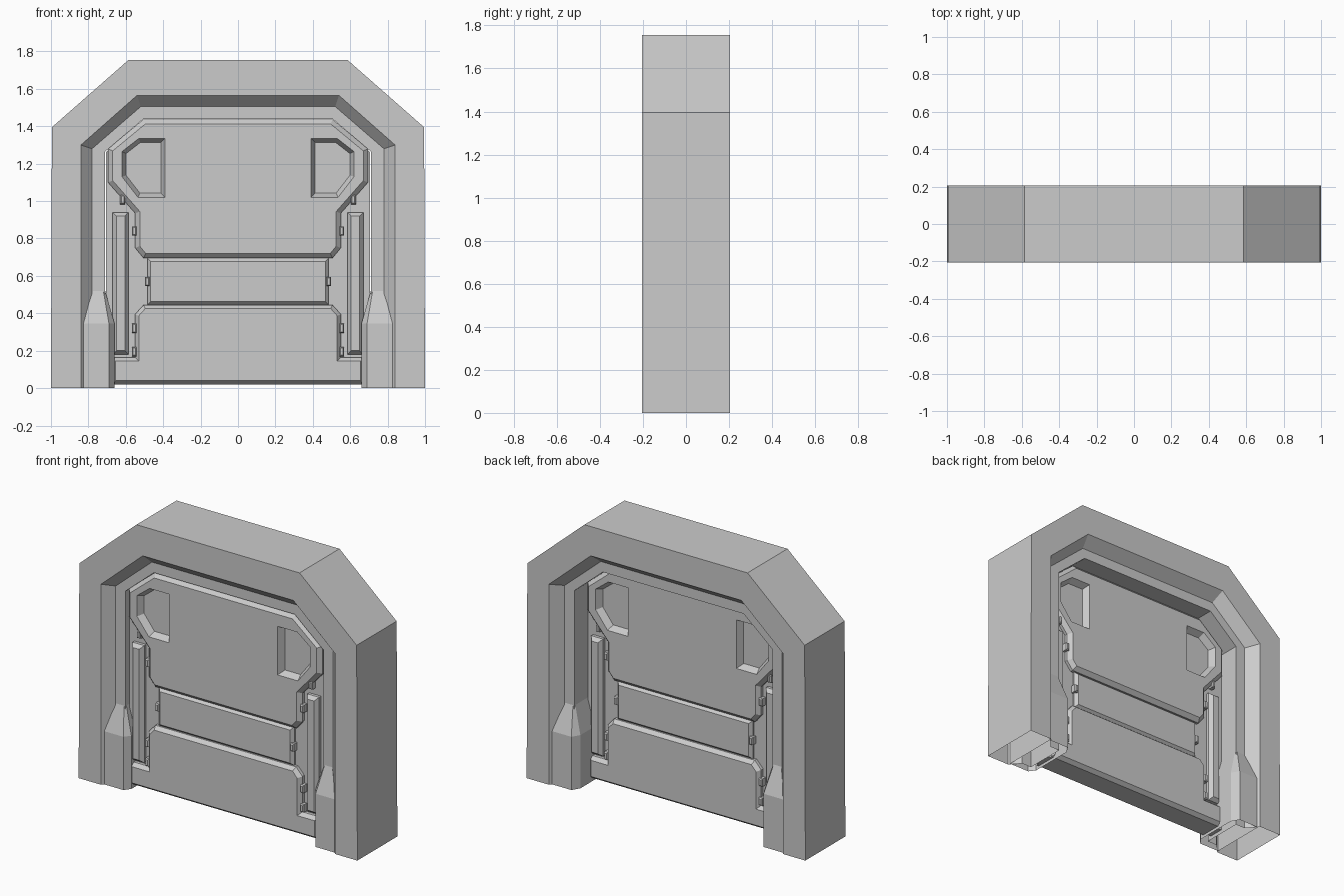
import bpy, bmesh
from mathutils import Vector

if "Cube" in bpy.data.objects:
    bpy.data.objects.remove(bpy.data.objects["Cube"])

DOOR_Y = -0.055          # centre plane of the door leaf
SLAB, PLATE, MID = 0.05, 0.095, 0.08   # half thicknesses


def loft(name, rings, ring_closed=True, loop=False, caps=True):
    """Skin a list of equally long point rings."""
    bm = bmesh.new()
    vs = [[bm.verts.new(p) for p in r] for r in rings]
    n, m = len(vs[0]), len(vs)
    for i in range(m if loop else m - 1):
        a, b = vs[i], vs[(i + 1) % m]
        for j in range(n if ring_closed else n - 1):
            k = (j + 1) % n
            bm.faces.new((a[j], a[k], b[k], b[j]))
    if caps:
        bm.faces.new(vs[0])
        bm.faces.new(vs[-1])
    bmesh.ops.recalc_face_normals(bm, faces=bm.faces)
    me = bpy.data.meshes.new(name)
    bm.to_mesh(me)
    bm.free()
    ob = bpy.data.objects.new(name, me)
    bpy.context.collection.objects.link(ob)
    return ob


def both(half):
    """Complete a right-hand half outline by mirroring in x."""
    return half + [(-x, z) for x, z in reversed(half)]


def flip(pts):
    return [(-x, z) for x, z in pts]


def inset(pts, d):
    """Mitred inward offset of a closed outline."""
    P = [Vector(p) for p in pts]
    n = len(P)
    area = sum(P[i].x * P[(i + 1) % n].y - P[(i + 1) % n].x * P[i].y for i in range(n))
    s = 1 if area > 0 else -1
    out = []
    for i in range(n):
        e1 = (P[i] - P[i - 1]).normalized()
        e2 = (P[(i + 1) % n] - P[i]).normalized()
        n1, n2 = Vector((-e1.y, e1.x)) * s, Vector((-e2.y, e2.x)) * s
        out.append(tuple(P[i] + (n1 + n2) * d / (1 + n1.dot(n2))))
    return out


def at(pts, y):
    return [(x, y, z) for x, z in pts]


def plate(name, pts, side, h0, h1, h2, bevel):
    """Bevelled plate on one side of the door; h = distance from door centre."""
    return loft(name, [at(p, DOOR_Y + side * h) for p, h in
                       ((pts, h0), (pts, h1), (inset(pts, bevel), h2))])


# Door frame: stepped section running up, across and down, open at the floor
outer = both([(1, 0), (0.995, 1.395), (0.585, 1.755)])
lip = both([(0.84, 0), (0.84, 1.30), (0.54, 1.565)])
step = both([(0.78, 0), (0.78, 1.28), (0.52, 1.505)])
inner = both([(0.71, 0), (0.71, 1.265), (0.505, 1.44)])
section = [(outer, -0.205), (lip, -0.205), (step, -0.14), (inner, -0.14),
           (inner, 0.13), (step, 0.13), (lip, 0.205), (outer, 0.205)]
loft("door_frame", [at(p, y) for p, y in section], ring_closed=False, loop=True, caps=False)

# Tapered foot posts at the base of the frame
foot = [(0.835, -0.19), (0.69, -0.19), (0.66, -0.15),
        (0.66, 0.14), (0.69, 0.19), (0.835, 0.19)]
head = [(0.775, -0.14), (0.72, -0.14), (0.71, -0.13),
        (0.71, 0.12), (0.72, 0.13), (0.775, 0.13)]
for s in (1, -1):
    loft("foot_post", [[(s * x, y, z) for x, y in p]
                       for p, z in ((foot, 0), (foot, 0.345), (head, 0.52))], caps=False)

# Door leaf core
core = both([(0.705, 0.02), (0.705, 1.262), (0.5, 1.437)])
loft("door_core", [at(core, DOOR_Y - SLAB), at(core, DOOR_Y + SLAB)])

# Outlines of the raised door parts
upper = both([(0.505, 1.437), (0.695, 1.28), (0.695, 1.10), (0.55, 0.935),
              (0.55, 0.75), (0.505, 0.695)])
middle = both([(0.485, 0.695), (0.485, 0.445)])
lower = both([(0.505, 0.445), (0.55, 0.395), (0.55, 0.165), (0.675, 0.165),
              (0.675, 0.02)])
rail = [(0.585, 0.18), (0.67, 0.18), (0.67, 0.94), (0.585, 0.94)]
window = [(0.39, 1.335), (0.53, 1.335), (0.62, 1.265), (0.62, 1.13),
          (0.535, 1.02), (0.39, 1.02)]
bolts = [(0.555, 0.84), (0.617, 1.008), (0.485, 0.57), (0.555, 0.32), (0.555, 0.195)]

for side, label in ((-1, "front"), (1, "back")):
    top = plate("upper_panel_" + label, upper, side, 0.03, 0.07, PLATE, 0.025)
    plate("middle_panel_" + label, middle, side, 0.03, 0.06, MID, 0.018)
    plate("lower_panel_" + label, lower, side, 0.03, 0.07, PLATE, 0.02)
    for s in (1, -1):
        mir = (lambda p: p) if s == 1 else flip
        plate("side_rail_" + label, mir(rail), side, 0.03, 0.07, PLATE, 0.02)
        # Edge bolts
        for x, z in bolts:
            box = [(x - 0.013, z - 0.025), (x + 0.013, z - 0.025),
                   (x + 0.013, z + 0.025), (x - 0.013, z + 0.025)]
            plate("edge_bolt_" + label, mir(box), side, 0.03, 0.08, 0.088, 0.006)
        # Sunken window pocket
        cut = plate("window_cutter", mir(window), side, PLATE + 0.02, PLATE, 0.052, 0.022)
        cut.hide_render = True
        mod = top.modifiers.new("window", 'BOOLEAN')
        mod.operation, mod.solver, mod.object = 'DIFFERENCE', 'EXACT', cut
        bpy.context.view_layer.objects.active = top
        bpy.ops.object.modifier_apply(modifier=mod.name)
        bpy.data.objects.remove(cut)
